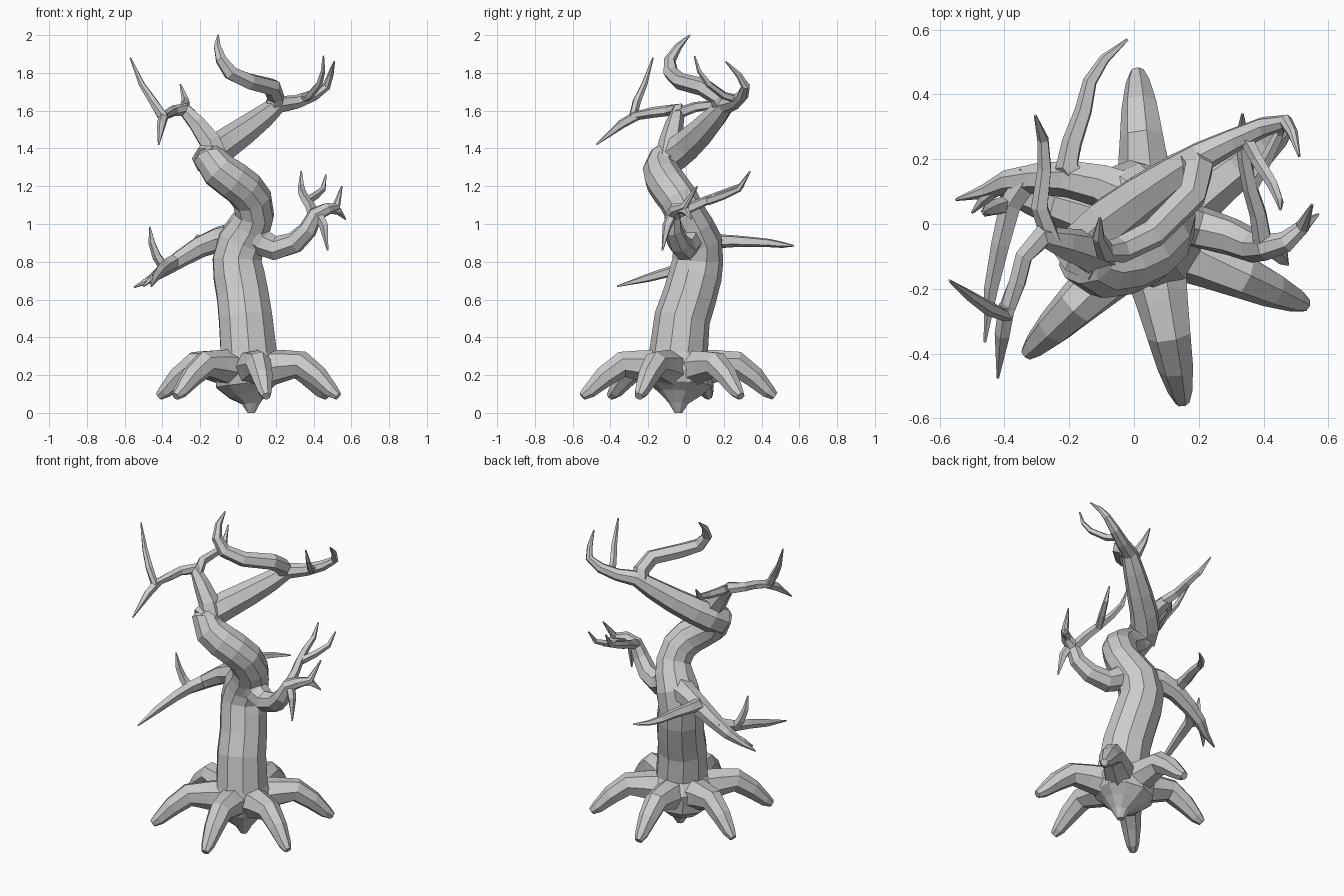
import bpy, bmesh
from math import cos, sin, tau
from mathutils import Vector


def tube(name, pts, sides=6, grow=1.05):
    """Faceted tube through (x, y, z, radius) points, rings kept from twisting."""
    P = [Vector(p[:3]) for p in pts]
    bm = bmesh.new()
    rings, side = [], None
    for i, p in enumerate(P):
        a = (p - P[i - 1]).normalized() if i else Vector()
        b = (P[i + 1] - p).normalized() if i < len(P) - 1 else Vector()
        t = (a + b).normalized()
        if side is None:
            side = Vector((1, 0, 0)) if abs(t.x) < 0.8 else Vector((0, 1, 0))
        side = (side - t * side.dot(t)).normalized()
        up = t.cross(side)
        r = pts[i][3] * grow
        rings.append([bm.verts.new(p + r * (side * cos(tau * (k + .5) / sides) + up * sin(tau * (k + .5) / sides)))
                      for k in range(sides)])
    for r0, r1 in zip(rings, rings[1:]):
        for k in range(sides):
            n = (k + 1) % sides
            bm.faces.new((r0[k], r0[n], r1[n], r1[k]))
    bm.faces.new(rings[0][::-1])
    bm.faces.new(rings[-1])
    bmesh.ops.recalc_face_normals(bm, faces=bm.faces)
    me = bpy.data.meshes.new(name)
    bm.to_mesh(me)
    bm.free()
    ob = bpy.data.objects.new(name, me)
    bpy.context.collection.objects.link(ob)
    return ob


# Trunk with pointed bulb underneath
tube("trunk", [(.07, -.04, 0, .02), (.07, -.04, .05, .05), (.06, -.035, .1, .11), (.05, -.03, .15, .17),
               (.05, -.03, .24, .185), (.057, -.04, .32, .153), (.04, -.02, .5, .145), (.025, .02, .62, .14),
               (.005, .05, .73, .138), (-.005, .063, .81, .132), (.02, .06, .91, .128), (.065, .03, .99, .113),
               (.088, .0, 1.05, .104), (.075, -.04, 1.13, .104), (.03, -.085, 1.19, .104), (-.03, -.115, 1.235, .103),
               (-.1, -.13, 1.285, .098), (-.145, -.11, 1.345, .088), (-.135, -.06, 1.39, .06)], 10, 1.02)

# Arched roots, each from the trunk base to its tip
C = Vector((.05, -.03))
for i, tip in enumerate([(.01, .47), (.47, .29), (.53, -.25), (.15, -.55), (-.33, -.4), (-.42, .12)]):
    d = Vector(tip) - C
    arc = [(.12, .23, .105), (.4, .25, .082), (.6, .257, .068), (.78, .19, .056), (.93, .115, .038), (1, .088, .022)]
    tube(f"root_{i + 1}", [(C.x + d.x * f, C.y + d.y * f, z, r) for f, z, r in arc], 7, 1.03)

# Upper right limb with its long twigs
tube("upper_right_limb", [(-.16, -.12, 1.33, .085), (-.13, -.05, 1.375, .085), (-.07, .01, 1.42, .08),
                          (.03, .085, 1.49, .072), (.13, .155, 1.565, .06), (.21, .21, 1.63, .046),
                          (.31, .26, 1.645, .036), (.4, .3, 1.68, .03), (.47, .315, 1.73, .022),
                          (.49, .28, 1.79, .016), (.51, .21, 1.86, .004)], 7)
tube("upper_right_twig", [(.34, .275, 1.66, .022), (.38, .2, 1.68, .02), (.43, .12, 1.74, .017),
                          (.45, .07, 1.81, .012), (.452, .045, 1.89, .004)], 5)
tube("crown_limb", [(.18, .2, 1.6, .045), (.2, .17, 1.67, .046), (.18, .09, 1.725, .046), (.06, -.03, 1.755, .043),
                    (-.04, -.08, 1.8, .039), (-.09, -.085, 1.87, .03), (-.11, -.04, 1.94, .019),
                    (-.105, .02, 2, .004)], 6)

# Upper left limb and twigs
tube("upper_left_limb", [(-.12, -.09, 1.34, .075), (-.15, -.08, 1.44, .06), (-.22, -.06, 1.535, .046),
                         (-.285, -.04, 1.605, .036), (-.34, -.1, 1.6, .028), (-.36, -.18, 1.59, .027),
                         (-.4, -.28, 1.57, .028), (-.45, -.26, 1.65, .022), (-.51, -.22, 1.74, .016),
                         (-.57, -.175, 1.88, .004)], 6)
tube("upper_left_twig_down", [(-.39, -.25, 1.58, .026), (-.405, -.34, 1.53, .024), (-.42, -.475, 1.42, .004)], 5)
tube("upper_left_twig_back", [(-.25, -.06, 1.58, .03), (-.29, .05, 1.62, .027), (-.275, .17, 1.635, .022),
                              (-.28, .26, 1.66, .018), (-.305, .335, 1.74, .004)], 5)

# Lower left limb and twigs
tube("lower_left_limb", [(.03, .06, .93, .09), (-.1, .12, .92, .066), (-.2, .14, .88, .056), (-.3, .14, .82, .046),
                         (-.39, .13, .76, .036), (-.46, .1, .71, .022), (-.55, .075, .665, .004)], 7)
tube("lower_left_twig_back", [(-.15, .11, .895, .04), (-.205, .18, .91, .037), (-.19, .25, .91, .032),
                              (-.155, .35, .905, .027), (-.135, .44, .9, .022), (-.09, .51, .89, .016),
                              (-.02, .57, .885, .004)], 5)
tube("lower_left_twig_front", [(-.32, .15, .81, .038), (-.38, .06, .78, .034), (-.41, -.06, .755, .029),
                               (-.44, -.2, .715, .022), (-.46, -.365, .67, .004)], 5)
tube("lower_left_twig_up", [(-.39, .06, .77, .028), (-.43, .05, .83, .024), (-.455, .04, .9, .018),
                            (-.467, .035, .985, .004)], 5)
tube("lower_left_twig_end", [(-.4, .13, .75, .024), (-.46, .08, .71, .018), (-.5, .035, .67, .004)], 5)

# Mid right limb and its claw of twigs
tube("mid_right_limb", [(.07, .02, .97, .09), (.13, .01, .9, .07), (.2, -.01, .87, .063), (.3, -.04, .9, .056),
                        (.37, -.07, .97, .048), (.41, -.07, 1.05, .04), (.47, -.055, 1.08, .032),
                        (.52, -.01, 1.09, .022), (.55, .06, 1.2, .004)], 7)
tube("claw_twig_right", [(.47, -.05, 1.08, .026), (.53, 0, 1.07, .02), (.57, .03, 1.025, .004)], 5)
tube("claw_twig_down", [(.42, -.07, 1.06, .028), (.455, -.1, .99, .024), (.475, -.125, .86, .004)], 5)
tube("claw_twig_back", [(.4, -.06, 1.05, .03), (.385, .03, 1.09, .027), (.36, .11, 1.125, .024),
                        (.34, .21, 1.165, .021), (.335, .29, 1.2, .016), (.335, .34, 1.28, .004)], 5)
tube("claw_twig_up", [(.36, .11, 1.12, .023), (.41, .2, 1.15, .02), (.45, .28, 1.185, .015), (.465, .33, 1.26, .004)], 5)
